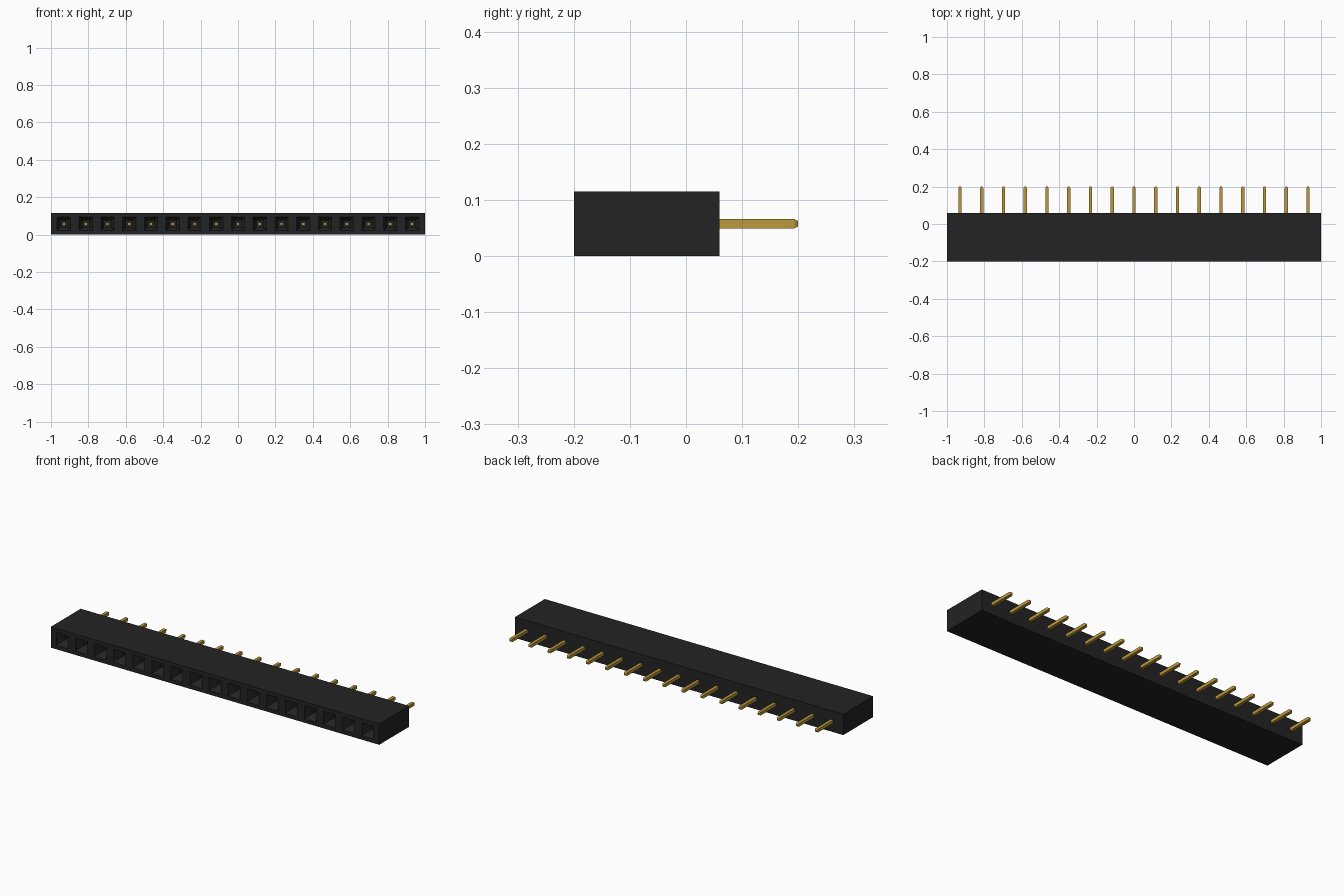
import bpy
import bmesh

cube = bpy.data.objects.get("Cube")
if cube:
    bpy.data.objects.remove(cube, do_unlink=True)

COUNT = 17
PITCH = 0.1163
FRONT, BACK, TIP = -0.2, 0.06, 0.2
HEIGHT = 0.115
MID = HEIGHT / 2
PIN = 0.0085          # half thickness of a pin


def material(name, color):
    mat = bpy.data.materials.new(name)
    mat.use_nodes = True
    mat.diffuse_color = color
    bsdf = mat.node_tree.nodes["Principled BSDF"]
    bsdf.inputs["Base Color"].default_value = color
    bsdf.inputs["Roughness"].default_value = 0.6
    return mat


def ring(bm, x0, x1, z0, z1, y):
    return [bm.verts.new((x, y, z)) for x, z in ((x0, z0), (x1, z0), (x1, z1), (x0, z1))]


def square(bm, x, half, y):
    return ring(bm, x - half, x + half, MID - half, MID + half, y)


def bridge(bm, a, b, sides=range(4)):
    for i in sides:
        j = (i + 1) % 4
        bm.faces.new((a[i], a[j], b[j], b[i]))


def finish(bm, name, mat):
    bmesh.ops.remove_doubles(bm, verts=bm.verts, dist=1e-5)
    bmesh.ops.recalc_face_normals(bm, faces=bm.faces)
    mesh = bpy.data.meshes.new(name)
    bm.to_mesh(mesh)
    bm.free()
    mesh.materials.append(mat)
    obj = bpy.data.objects.new(name, mesh)
    bpy.context.collection.objects.link(obj)
    return obj


black = material("black plastic", (0.017, 0.017, 0.017, 1))
gold = material("gold metal", (0.50, 0.32, 0.045, 1))
centres = [(i - (COUNT - 1) / 2) * PITCH for i in range(COUNT)]

# Housing: a row of cells, each with a tapered socket mouth and a square shaft
bm = bmesh.new()
for i, x in enumerate(centres):
    x0 = -1 if i == 0 else x - PITCH / 2
    x1 = 1 if i == COUNT - 1 else x + PITCH / 2
    rear = ring(bm, x0, x1, 0, HEIGHT, BACK)
    rim = ring(bm, x0, x1, 0, HEIGHT, FRONT)
    mouth = square(bm, x, 0.036, FRONT)
    throat = square(bm, x, 0.018, FRONT + 0.035)
    floor = square(bm, x, 0.018, 0.0)
    bm.faces.new(rear)
    # Bottom and top always, end walls only on the outermost cells
    sides = [0, 2] + ([3] if i == 0 else []) + ([1] if i == COUNT - 1 else [])
    bridge(bm, rear, rim, sides)
    for a, b in ((rim, mouth), (mouth, throat), (throat, floor)):
        bridge(bm, a, b)
    bm.faces.new(floor)
finish(bm, "housing", black)

# Pins: square rods from inside the sockets to chamfered rear tips
for i, x in enumerate(centres):
    bm = bmesh.new()
    rings = [square(bm, x, half, y) for half, y in
             ((PIN, -0.06), (PIN, TIP - 0.007), (PIN - 0.004, TIP))]
    for a, b in zip(rings, rings[1:]):
        bridge(bm, a, b)
    bm.faces.new(rings[0])
    bm.faces.new(rings[-1])
    finish(bm, f"pin_{i + 1:02d}", gold)
